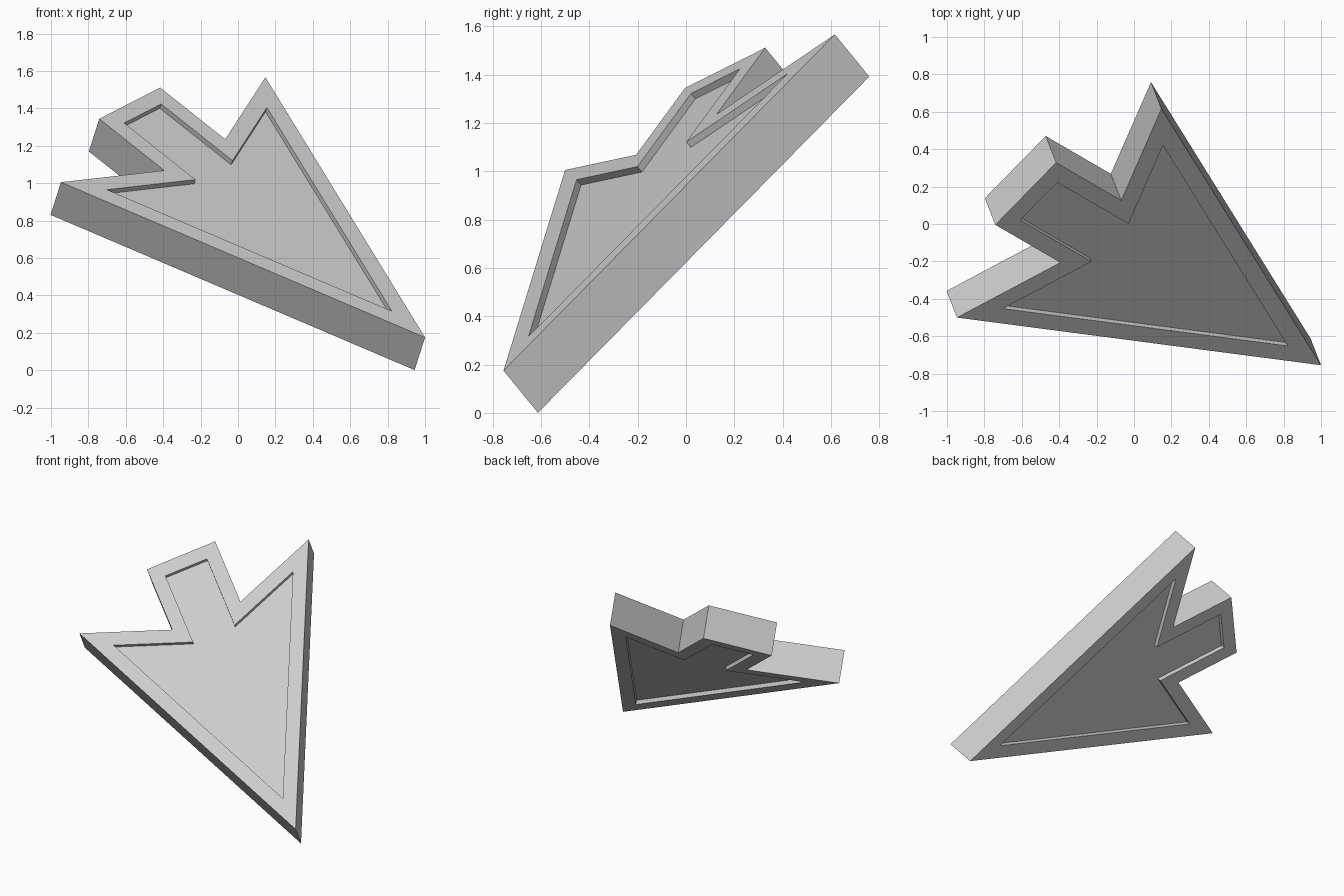
import bpy
import bmesh
from mathutils import Matrix, Vector

cube = bpy.data.objects.get("Cube")
if cube:
    bpy.data.objects.remove(cube, do_unlink=True)

THICKNESS = 0.232
RIM = 0.097
RECESS = 0.03

# Plain grey finish
grey = bpy.data.materials.new("light_grey")
grey.use_nodes = True
colour = (0.6, 0.6, 0.6, 1)
grey.diffuse_color = colour
grey.node_tree.nodes["Principled BSDF"].inputs["Base Color"].default_value = colour

# Symmetric arrow outline, tip at the origin, stem pointing along +y
half = [(0.83, 1.963), (0.247, 1.726), (0.247, 2.214)]
outline = [(0, 0)] + half + [(-x, y) for x, y in reversed(half)]

bm = bmesh.new()
back = bm.faces.new([bm.verts.new((x, y, -THICKNESS)) for x, y in outline])
result = bmesh.ops.extrude_face_region(bm, geom=[back], use_keep_orig=True)
top_verts = [g for g in result["geom"] if isinstance(g, bmesh.types.BMVert)]
bmesh.ops.translate(bm, verts=top_verts, vec=(0, 0, THICKNESS))
bmesh.ops.recalc_face_normals(bm, faces=bm.faces)

# Recessed panel with an even rim on both large faces
panels = [f for f in bm.faces if abs(f.normal.z) > 0.9]
for panel in panels:
    bmesh.ops.inset_region(bm, faces=[panel], thickness=RIM, use_even_offset=True)
    bmesh.ops.inset_region(bm, faces=[panel], thickness=0, depth=-RECESS)

# Tilt the arrow so that its tip points down to the front left
along = Vector((-0.713, 0.414, 0.5655)).normalized()
across = Vector((0.66, 0.672, 0.337))
across = (across - along * across.dot(along)).normalized()
normal = across.cross(along)
pose = Matrix((across, along, normal)).transposed().to_4x4()
pose.translation = (1.0, -0.755, 0.175)
bm.transform(pose)

mesh = bpy.data.meshes.new("pointer_arrow")
bm.to_mesh(mesh)
bm.free()
mesh.materials.append(grey)
arrow = bpy.data.objects.new("pointer_arrow", mesh)
bpy.context.collection.objects.link(arrow)
